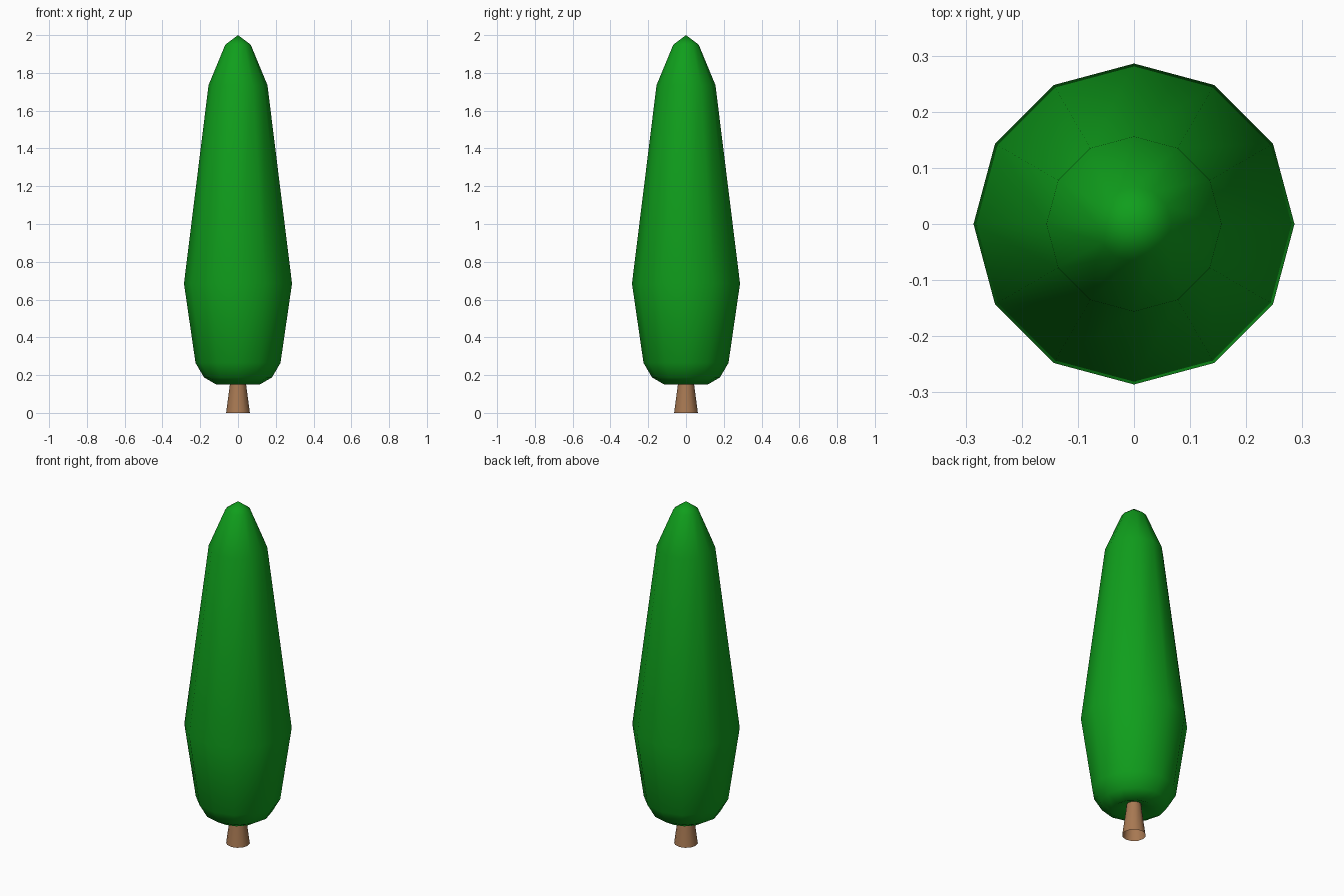
import bpy, bmesh, math

if "Cube" in bpy.data.objects:
    bpy.data.objects.remove(bpy.data.objects["Cube"])

SIDES = 12

def material(name, color):
    m = bpy.data.materials.new(name)
    m.diffuse_color = color
    m.use_nodes = True
    m.node_tree.nodes["Principled BSDF"].inputs["Base Color"].default_value = m.diffuse_color
    return m

def lathe(name, profile, mat, sharp_angle):
    """Revolve (radius, z) points around z; radius 0 makes a pole, other ends stay open."""
    bm = bmesh.new()
    rings = []
    for r, z in profile:
        if r == 0:
            rings.append([bm.verts.new((0, 0, z))] * SIDES)
        else:
            rings.append([bm.verts.new((r * math.cos(2 * math.pi * i / SIDES),
                                        r * math.sin(2 * math.pi * i / SIDES), z))
                          for i in range(SIDES)])
    for a, b in zip(rings, rings[1:]):
        for i in range(SIDES):
            j = (i + 1) % SIDES
            bm.faces.new(list(dict.fromkeys((a[i], a[j], b[j], b[i]))))
    bmesh.ops.recalc_face_normals(bm, faces=bm.faces)
    mesh = bpy.data.meshes.new(name)
    bm.to_mesh(mesh)
    bm.free()
    mesh.materials.append(mat)
    obj = bpy.data.objects.new(name, mesh)
    bpy.context.collection.objects.link(obj)
    bpy.ops.object.select_all(action='DESELECT')
    obj.select_set(True)
    bpy.context.view_layer.objects.active = obj
    bpy.ops.object.shade_smooth_by_angle(angle=math.radians(sharp_angle))
    return obj

# Tall cypress-like crown, dimpled underneath around the trunk
lathe("foliage", [(0, 0.19), (0.04, 0.185), (0.115, 0.15), (0.18, 0.188), (0.225, 0.265),
                  (0.286, 0.685), (0.156, 1.735), (0.067, 1.95), (0, 2.0)],
      material("leaf_green", (0.005, 0.342, 0.0116, 1)), 100)

# Tapered open-bottomed trunk, running a little way into the crown
lathe("trunk", [(0.063, 0), (0.043, 0.15), (0.039, 0.19)],
      material("bark_brown", (0.39, 0.19, 0.085, 1)), 40)
